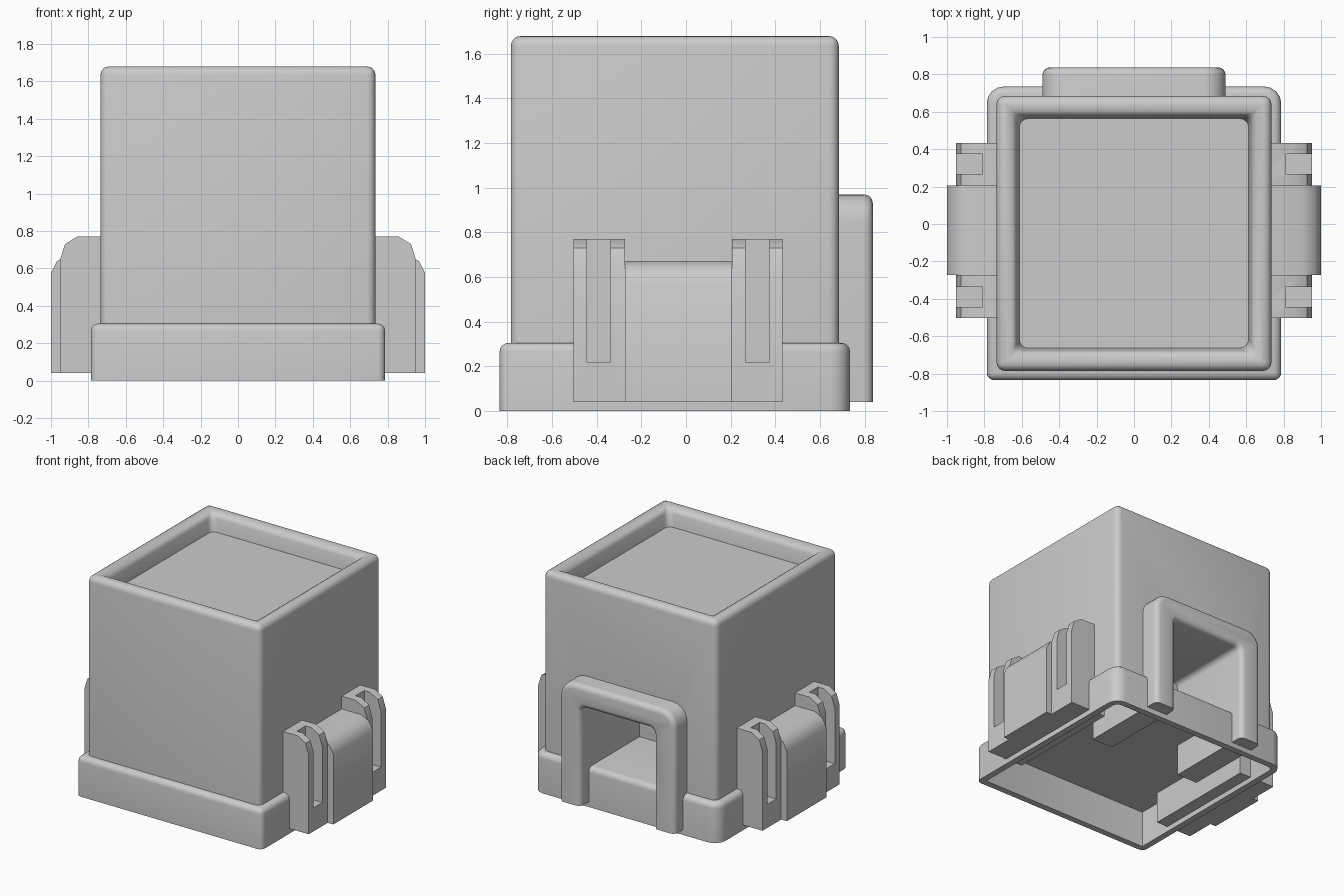
import bpy, bmesh, math
from mathutils import Vector

if "Cube" in bpy.data.objects:
    bpy.data.objects.remove(bpy.data.objects["Cube"])


def finish(bm, name, smooth=True):
    bmesh.ops.recalc_face_normals(bm, faces=bm.faces[:])
    me = bpy.data.meshes.new(name)
    bm.to_mesh(me)
    bm.free()
    ob = bpy.data.objects.new(name, me)
    bpy.context.collection.objects.link(ob)
    return ob


def smooth(ob, deg=35):
    bpy.ops.object.select_all(action='DESELECT')
    ob.select_set(True)
    bpy.context.view_layer.objects.active = ob
    bpy.ops.object.shade_smooth_by_angle(angle=math.radians(deg))


def box_bm(lo, hi):
    bm = bmesh.new()
    bmesh.ops.create_cube(bm, size=1)
    for v in bm.verts:
        v.co = Vector([lo[i] + (v.co[i] + 0.5) * (hi[i] - lo[i]) for i in range(3)])
    return bm


def prism_bm(profile, y0, y1):
    """Extrude an (x, z) outline from y0 to y1."""
    bm = bmesh.new()
    f = bm.faces.new([bm.verts.new((x, y0, z)) for x, z in profile])
    new = bmesh.ops.extrude_face_region(bm, geom=[f])['geom']
    bmesh.ops.translate(bm, vec=(0, y1 - y0, 0),
                        verts=[g for g in new if isinstance(g, bmesh.types.BMVert)])
    return bm


def bevel(bm, edges, width, seg=4):
    bmesh.ops.bevel(bm, geom=edges, offset=width, offset_type='OFFSET',
                    segments=seg, profile=0.5, affect='EDGES', clamp_overlap=True)


def all_at(e, axis, value):
    return all(abs(v.co[axis] - value) < 1e-4 for v in e.verts)


def is_vertical(e):
    d = e.verts[0].co - e.verts[1].co
    return abs(d.z) > 0.05


def cut(ob, boxes):
    for lo, hi in boxes:
        cutter = finish(box_bm(lo, hi), "cutter")
        cutter.hide_render = True
        m = ob.modifiers.new("cut", 'BOOLEAN')
        m.operation, m.solver, m.object = 'DIFFERENCE', 'EXACT', cutter
        bpy.context.view_layer.objects.active = ob
        bpy.ops.object.modifier_apply(modifier=m.name)
        bpy.data.objects.remove(cutter)


def top_face(bm, z):
    bm.faces.ensure_lookup_table()
    return next(f for f in bm.faces if all(abs(v.co.z - z) < 1e-4 for v in f.verts))


# Main body: rounded block with a sunken top panel and a rear doorway
TOP, FLOOR, LOW = 1.68, 1.54, 0.295
bm = box_bm((-0.735, -0.785, LOW), (0.735, 0.685, TOP))
f = top_face(bm, TOP)
bmesh.ops.inset_region(bm, faces=[f], thickness=0.10, use_even_offset=True)
new = bmesh.ops.extrude_face_region(bm, geom=[f])['geom']
bmesh.ops.delete(bm, geom=[f], context='FACES_ONLY') if f.is_valid else None
for v in [g for g in new if isinstance(g, bmesh.types.BMVert)]:
    v.co.z = FLOOR
    v.co.x *= 0.613 / 0.635
    v.co.y = -0.05 + (v.co.y + 0.05) * 0.613 / 0.635
edges = []
for e in bm.edges:
    d = e.verts[0].co - e.verts[1].co
    diagonal = all_at(e, 2, TOP) and abs(d.x) > 1e-3 and abs(d.y) > 1e-3
    if not (diagonal or all_at(e, 2, LOW) or all_at(e, 2, FLOOR)):
        edges.append(e)
bevel(bm, edges, 0.045)
body = finish(bm, "body")
cut(body, [((-0.34, 0.12, 0.2), (0.34, 1.0, 0.83))])
smooth(body)

# Base skirt: open underneath, rounder rear corners
H = 0.305
bm = box_bm((-0.787, -0.835, 0), (0.787, 0.735, H))
bevel(bm, [e for e in bm.edges if is_vertical(e) and all_at(e, 1, 0.735)], 0.09)
bevel(bm, [e for e in bm.edges if all_at(e, 2, H)
           or (is_vertical(e) and all_at(e, 1, -0.835))], 0.04)
f = top_face(bm, 0)
bmesh.ops.inset_region(bm, faces=[f], thickness=0.05, use_even_offset=True)
new = bmesh.ops.extrude_face_region(bm, geom=[f])['geom']
bmesh.ops.delete(bm, geom=[f], context='FACES_ONLY') if f.is_valid else None
bmesh.ops.translate(bm, vec=(0, 0, 0.285),
                    verts=[g for g in new if isinstance(g, bmesh.types.BMVert)])
smooth(finish(bm, "base_skirt"))


# Rear door arch: rounded U running deep into the body
def half_arch(w, top, r, n=5):
    pts = [(w, 0.04)]
    for i in range(n + 1):
        a = math.pi / 2 * i / n
        pts.append((w - r + r * math.cos(a), top - r + r * math.sin(a)))
    return pts


outer, inner = half_arch(0.49, 0.97, 0.12), half_arch(0.31, 0.80, 0.04)
outline = (outer + [(-x, z) for x, z in reversed(outer)]
           + [(-x, z) for x, z in inner] + list(reversed(inner)))
bm = prism_bm(outline, 0.12, 0.837)
bevel(bm, [e for e in bm.edges if all_at(e, 1, 0.837) and not all_at(e, 2, 0.04)], 0.05)
# back wall of the doorway
smooth(finish(bm, "rear_arch"))


# Side clips: slotted pair around a wider centre block, mirrored left and right
def mirror(ob):
    ob.modifiers.new("mirror", 'MIRROR').use_axis[0] = True


IN = 0.64
side = [(IN, 0.04), (0.952, 0.04), (0.952, 0.645), (0.925, 0.73), (0.86, 0.77), (IN, 0.77)]
centre = [(IN, 0.04), (1.0, 0.04), (1.0, 0.575), (0.967, 0.64), (0.90, 0.672), (IN, 0.672)]
for name, y0, y1, s0, s1 in (("front_clip", -0.503, -0.273, -0.443, -0.338),
                             ("rear_clip", 0.207, 0.433, 0.267, 0.373)):
    ob = finish(prism_bm(side, y0, y1), name)
    cut(ob, [((0.81, s0, 0.22), (1.1, s1, 1.0))])
    mirror(ob)
    smooth(ob, 40)
ob = finish(prism_bm(centre, -0.273, 0.207), "centre_clip")
mirror(ob)
smooth(ob, 40)
